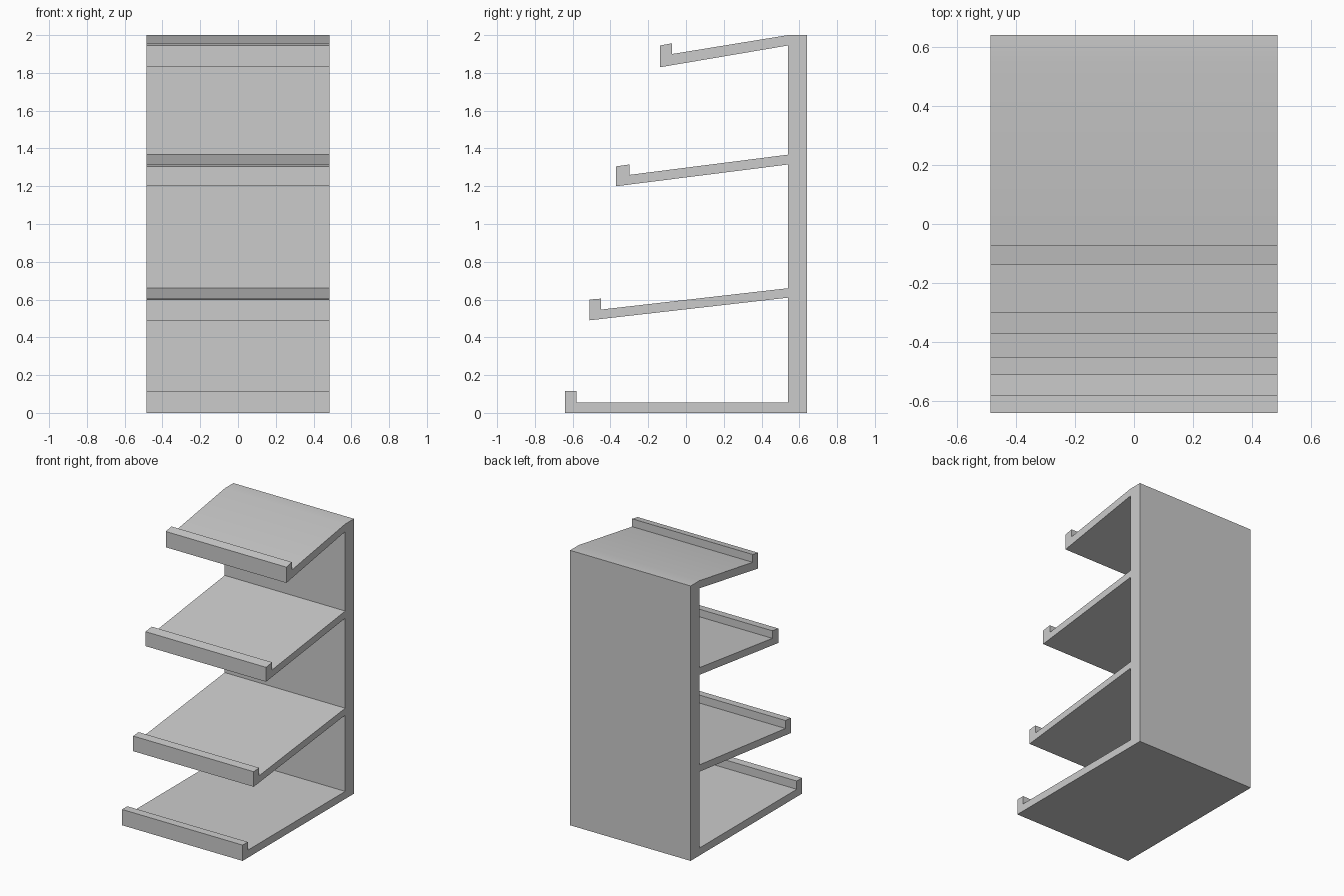
import bpy, bmesh, math

if "Cube" in bpy.data.objects:
    bpy.data.objects.remove(bpy.data.objects["Cube"])

HALF_WIDTH = 0.485
WALL_FRONT, WALL_BACK, HEIGHT = 0.54, 0.64, 2.0

# Tiers: front y, lip back y, underside z at front, lip top z (front, back),
# tray z at lip, then underside z and tray z where the shelf meets the wall
TIERS = [
    (-0.64, -0.58, 0.00, 0.115, 0.115, 0.055, 0.00, 0.055),
    (-0.512, -0.45, 0.49, 0.60, 0.605, 0.547, 0.61, 0.66),
    (-0.37, -0.30, 1.20, 1.305, 1.315, 1.26, 1.315, 1.367),
    (-0.137, -0.073, 1.83, 1.945, 1.957, 1.90, 1.945, HEIGHT),
]


def shelf_outline(front, lip, under_f, lip_f, lip_b, tray_f, under_b, tray_b):
    """Side outline of one lipped shelf, from the wall round to the wall."""
    return [(WALL_FRONT, under_b), (front, under_f), (front, lip_f),
            (lip, lip_b), (lip, tray_f), (WALL_FRONT, tray_b)]


def extrude_profile(name, profile, half_width):
    bm = bmesh.new()
    face = bm.faces.new([bm.verts.new((-half_width, y, z)) for y, z in profile])
    new = bmesh.ops.extrude_face_region(bm, geom=[face])["geom"]
    verts = [v for v in new if isinstance(v, bmesh.types.BMVert)]
    bmesh.ops.translate(bm, verts=verts, vec=(2 * half_width, 0, 0))
    bmesh.ops.recalc_face_normals(bm, faces=bm.faces)
    mesh = bpy.data.meshes.new(name)
    bm.to_mesh(mesh)
    bm.free()
    obj = bpy.data.objects.new(name, mesh)
    bpy.context.collection.objects.link(obj)
    return obj


# One continuous profile: back wall, then the shelves from bottom to top
profile = [(WALL_BACK, HEIGHT), (WALL_BACK, 0)]
for i, tier in enumerate(TIERS):
    outline = shelf_outline(*tier)
    # The base shelf's underside runs straight on to the wall's back
    profile += outline[1:] if i == 0 else outline

stand = extrude_profile("display_shelf_stand", profile, HALF_WIDTH)

# Soft bend where the top shelf runs into the wall, sharp edges elsewhere
bpy.context.view_layer.objects.active = stand
stand.select_set(True)
bpy.ops.object.shade_smooth_by_angle(angle=math.radians(30))
